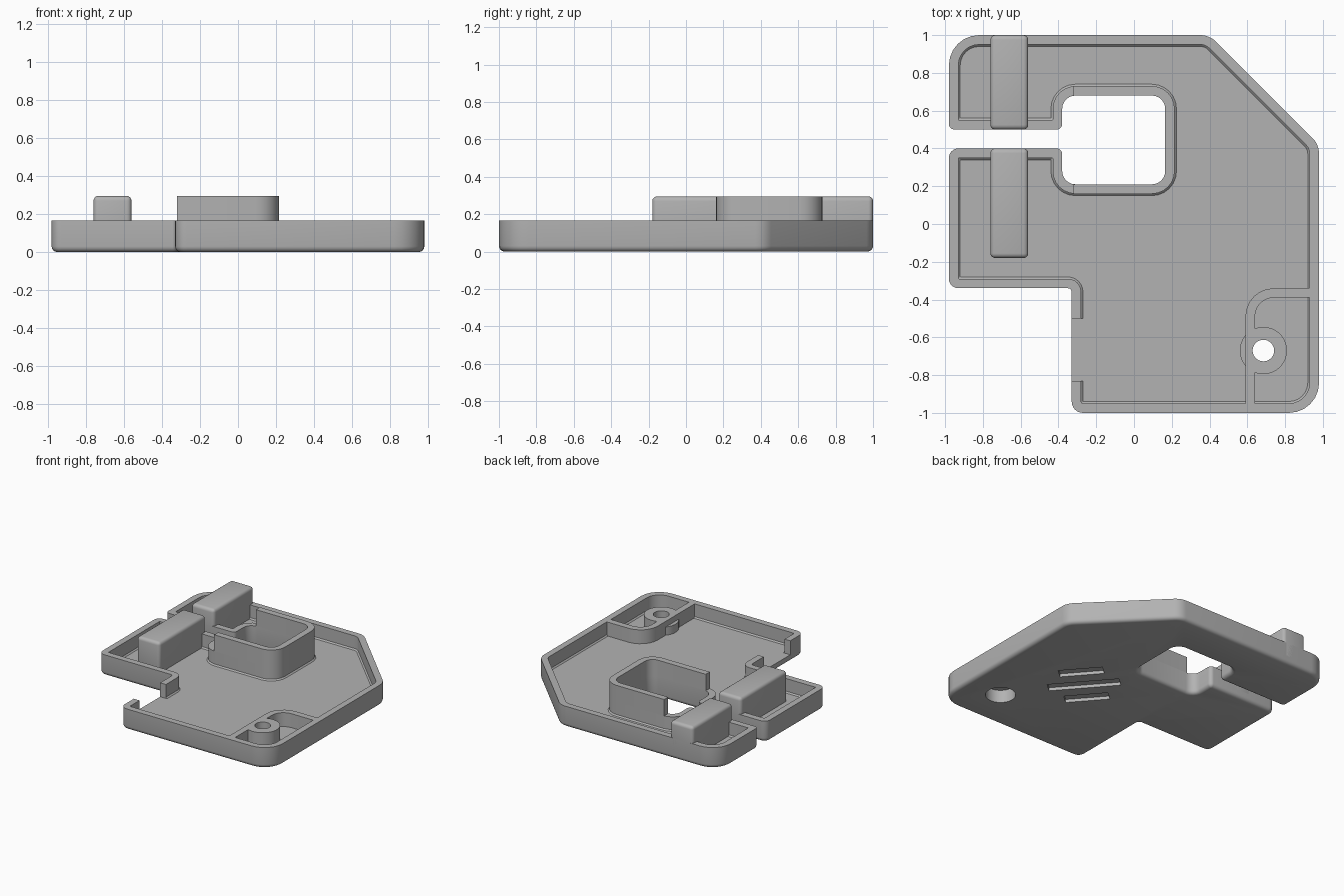
import bpy, bmesh, math
from mathutils import Vector, Matrix

if "Cube" in bpy.data.objects:
    bpy.data.objects.remove(bpy.data.objects["Cube"])

RIM, TALL, FLOOR, WALL = 0.165, 0.295, 0.055, 0.05

grey = bpy.data.materials.new("plain grey plastic")
grey.use_nodes = True
grey.diffuse_color = (0.45, 0.45, 0.45, 1)
grey.node_tree.nodes["Principled BSDF"].inputs["Base Color"].default_value = grey.diffuse_color


def rounded(corners, inset=0, steps=6):
    """Counter-clockwise outline of (x, y, radius) corners, inset and filleted."""
    out = []
    n = len(corners)
    for i, (x, y, r) in enumerate(corners):
        p = Vector((x, y))
        a = (p - Vector(corners[i - 1][:2])).normalized()
        b = (Vector(corners[(i + 1) % n][:2]) - p).normalized()
        na, nb = Vector((-a.y, a.x)), Vector((-b.y, b.x))
        p = p + (na + nb) * inset / (1 + na.dot(nb))
        turn = math.atan2(a.x * b.y - a.y * b.x, a.dot(b))
        side = 1 if turn > 0 else -1
        if r == 0:
            out.append(p)
            continue
        r = max(r - side * inset, 0.004)
        start = p - a * r * math.tan(abs(turn) / 2)
        arm = -side * na * r
        centre = start - arm
        for k in range(steps + 1):
            out.append(centre + Matrix.Rotation(turn * k / steps, 2) @ arm)
    return out


def finish(name, bm):
    bmesh.ops.recalc_face_normals(bm, faces=bm.faces)
    mesh = bpy.data.meshes.new(name)
    bm.to_mesh(mesh)
    bm.free()
    mesh.materials.append(grey)
    ob = bpy.data.objects.new(name, mesh)
    bpy.context.collection.objects.link(ob)
    return ob


def loft(name, rings):
    """Skin a list of (outline, z) rings and cap both ends."""
    bm = bmesh.new()
    loops = [[bm.verts.new((p.x, p.y, z)) for p in pts] for pts, z in rings]
    for lo, hi in zip(loops, loops[1:]):
        for i in range(len(lo)):
            bm.faces.new((lo[i - 1], lo[i], hi[i], hi[i - 1]))
    bm.faces.new(loops[0])
    bm.faces.new(loops[-1])
    return finish(name, bm)


def prism(name, pts, z0, z1):
    return loft(name, [(pts, z0), (pts, z1)])


def circle(c, r, steps=40):
    return [c + Vector((math.cos(t), math.sin(t))) * r
            for t in (math.tau * k / steps for k in range(steps))]


def rect(x0, x1, y0, y1):
    return [Vector(p) for p in ((x0, y0), (x1, y0), (x1, y1), (x0, y1))]


def carve(ob, cutters):
    for c in cutters:
        m = ob.modifiers.new("cut", 'BOOLEAN')
        m.operation, m.solver, m.object = 'DIFFERENCE', 'EXACT', c
    apply_all(ob)


def apply_all(ob):
    bpy.context.view_layer.update()
    deps = bpy.context.evaluated_depsgraph_get()
    mesh = bpy.data.meshes.new_from_object(ob.evaluated_get(deps))
    ob.modifiers.clear()
    ob.data = mesh


# Tray: rounded underside, upright rim, recessed floor
OUTLINE = [(-0.33, -1, 0.06), (0.98, -1, 0.16), (0.98, 0.42, 0.12), (0.40, 1, 0.12),
           (-0.98, 1, 0.16), (-0.98, 0.5, 0.03), (-0.38, 0.5, 0.03),
           (-0.38, 0.68, 0.07), (0.165, 0.68, 0.07), (0.165, 0.21, 0.07), (-0.38, 0.21, 0.07),
           (-0.38, 0.4, 0.03), (-0.98, 0.4, 0.05), (-0.98, -0.34, 0.05), (-0.33, -0.34, 0.02)]
rings = []
for k in range(5):
    t = math.pi / 2 * k / 4
    rings.append((rounded(OUTLINE, 0.03 * (1 - math.sin(t))), 0.03 * (1 - math.cos(t))))
rings += [(rounded(OUTLINE), RIM), (rounded(OUTLINE, WALL), RIM),
          (rounded(OUTLINE, WALL), FLOOR + 0.01), (rounded(OUTLINE, WALL + 0.01), FLOOR)]
tray = loft("tray", rings)

# Raised collar around the window
collar = prism("window_collar", rounded([
    (-0.32, 0.16, 0), (0.215, 0.16, 0.12), (0.215, 0.73, 0.12), (-0.32, 0.73, 0),
    (-0.32, 0.68, 0), (0.165, 0.68, 0.07), (0.165, 0.21, 0.07), (-0.32, 0.21, 0)]), RIM, TALL)

# Two rounded blocks either side of the slot
blocks = []
for name, y0, y1 in (("rear_block", 0.5, 1.0), ("front_block", -0.18, 0.4)):
    block = prism(name, rect(-0.76, -0.56, y0, y1), 0.035, TALL)
    bevel = block.modifiers.new("round", 'BEVEL')
    bevel.width, bevel.segments = 0.025, 4
    apply_all(block)
    blocks.append(block)

# Corner compartment wall and screw boss
divider = prism("corner_divider", rounded([
    (0.59, -0.95, 0), (0.64, -0.95, 0), (0.64, -0.39, 0.10), (0.93, -0.39, 0),
    (0.93, -0.34, 0), (0.59, -0.34, 0.15)]), FLOOR - 0.01, RIM)
screw = Vector((0.685, -0.67))
ring = circle(screw, 0.125)
boss = prism("screw_boss", [Vector((max(p.x, 0.6 + 0.001 * (p.y - screw.y)), p.y)) for p in ring],
             FLOOR - 0.01, RIM)
boss_step = prism("screw_boss_step", ring, FLOOR - 0.01, 0.12)

# Cutters: screw hole, counterbore, side opening, underside grooves
hole = prism("hole_cutter", circle(screw, 0.057), -0.1, 0.4)
counterbore = prism("counterbore_cutter", circle(screw, 0.108), -0.1, 0.1)
opening = prism("opening_cutter", rect(-0.4, -0.26, -0.83, -0.5), FLOOR, 0.4)
grooves = []
for offset, length in ((-0.185, 0.32), (0, 0.52), (0.185, 0.32)):
    spin = Matrix.Rotation(math.radians(131), 2)
    mid = Vector((0.32, -0.175)) + Vector((0.72, 0.69)) * offset
    pts = [mid + spin @ p for p in rect(-length / 2, length / 2, -0.045, 0.045)]
    grooves.append(prism("groove_cutter", pts, -0.1, 0.025))

carve(tray, [hole, counterbore, opening] + grooves)
for part in (divider, boss, boss_step):
    carve(part, [hole, counterbore])
for cutter in [hole, counterbore, opening] + grooves:
    bpy.data.objects.remove(cutter)

# Smooth rounded areas, keep hard edges
bpy.ops.object.select_all(action='DESELECT')
for ob in [tray, collar, divider, boss, boss_step] + blocks:
    ob.select_set(True)
bpy.context.view_layer.objects.active = tray
bpy.ops.object.shade_smooth_by_angle(angle=math.radians(30))
